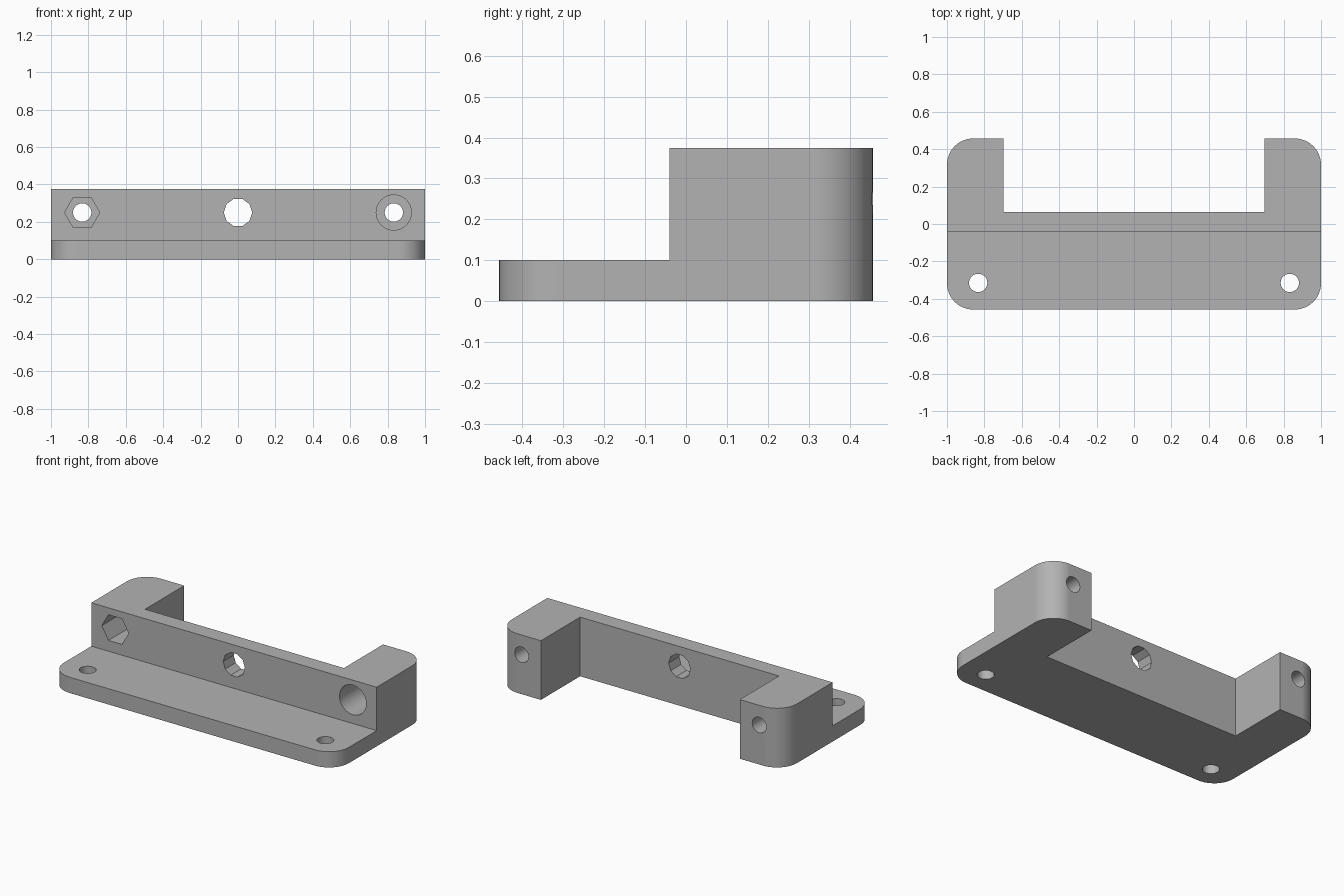
import bpy, bmesh
from math import pi, cos, sin
from mathutils import Matrix, Vector

cube = bpy.data.objects.get("Cube")
if cube:
    bpy.data.objects.remove(cube, do_unlink=True)

HALF_Y, TOP, PLATE = 0.457, 0.375, 0.10
WALL_FRONT, WALL_BACK, ARM_IN = -0.04, 0.065, 0.697
RADIUS, HOLE_X, HOLE_Z = 0.14, 0.833, 0.25

grey = bpy.data.materials.new("grey plastic")
grey.use_nodes = True
colour = (0.45, 0.45, 0.45, 1)
grey.diffuse_color = colour
grey.node_tree.nodes["Principled BSDF"].inputs["Base Color"].default_value = colour


def make_object(name, bm):
    mesh = bpy.data.meshes.new(name)
    bmesh.ops.recalc_face_normals(bm, faces=bm.faces)
    bm.to_mesh(mesh)
    bm.free()
    mesh.materials.append(grey)
    obj = bpy.data.objects.new(name, mesh)
    bpy.context.collection.objects.link(obj)
    return obj


def prism(name, outline, height):
    bm = bmesh.new()
    face = bm.faces.new([bm.verts.new((x, y, 0)) for x, y in outline])
    ext = bmesh.ops.extrude_face_region(bm, geom=[face])
    verts = [v for v in ext["geom"] if isinstance(v, bmesh.types.BMVert)]
    bmesh.ops.translate(bm, verts=verts, vec=(0, 0, height))
    return make_object(name, bm)


def box(name, low, high):
    bm = bmesh.new()
    bmesh.ops.create_cube(bm, size=1)
    low, high = Vector(low), Vector(high)
    bmesh.ops.scale(bm, verts=bm.verts, vec=high - low)
    bmesh.ops.translate(bm, verts=bm.verts, vec=(low + high) / 2)
    return make_object(name, bm)


def drill(name, start, end, radius, sides):
    """Straight cutter between two points, with a corner pointing along x."""
    start, end = Vector(start), Vector(end)
    bm = bmesh.new()
    bmesh.ops.create_cone(bm, cap_ends=True, segments=sides, radius1=radius,
                          radius2=radius, depth=(end - start).length)
    bmesh.ops.rotate(bm, verts=bm.verts, matrix=Matrix.Rotation(pi / 2, 3, "Z"))
    if abs(end.y - start.y) > abs(end.z - start.z):
        bmesh.ops.rotate(bm, verts=bm.verts, matrix=Matrix.Rotation(pi / 2, 3, "X"))
    bmesh.ops.translate(bm, verts=bm.verts, vec=(start + end) / 2)
    return make_object(name, bm)


# Rounded U outline: right half listed, then mirrored
def corner(cx, cy, start, steps=12):
    return [(cx + RADIUS * cos(a), cy + RADIUS * sin(a))
            for a in (start + pi / 2 * i / steps for i in range(steps + 1))]


half = corner(1 - RADIUS, RADIUS - HALF_Y, -pi / 2)
half += corner(1 - RADIUS, HALF_Y - RADIUS, 0)
half += [(ARM_IN, HALF_Y), (ARM_IN, WALL_BACK)]
outline = half + [(-x, y) for x, y in reversed(half)]
bracket = prism("bracket_body", outline, TOP)

# Step above the front plate
cutters = [box("step_cutter", (-1.2, -0.8, PLATE), (1.2, WALL_FRONT, 0.8))]

# Vertical plate holes and horizontal arm holes
for side, word in ((-1, "right"), (1, "left")):
    x = side * HOLE_X
    cutters.append(drill(word + "_plate_hole_cutter", (x, -0.315, -0.1),
                         (x, -0.315, 0.2), 0.049, 32))
    cutters.append(drill(word + "_arm_hole_cutter", (x, -0.3, HOLE_Z),
                         (x, 0.6, HOLE_Z), 0.049, 32))

# Nut pocket, screw head recess and centre hole
pocket_end = 0.31
cutters.append(drill("nut_pocket_cutter", (-HOLE_X, -0.2, HOLE_Z),
                     (-HOLE_X, pocket_end, HOLE_Z), 0.094, 6))
cutters.append(drill("screw_recess_cutter", (HOLE_X, -0.2, HOLE_Z),
                     (HOLE_X, pocket_end, HOLE_Z), 0.094, 40))
cutters.append(drill("centre_hole_cutter", (0, -0.2, HOLE_Z),
                     (0, 0.3, HOLE_Z), 0.076, 10))

bpy.context.view_layer.objects.active = bracket
for cutter in cutters:
    mod = bracket.modifiers.new(cutter.name, "BOOLEAN")
    mod.operation = "DIFFERENCE"
    mod.solver = "EXACT"
    mod.object = cutter
    bpy.ops.object.modifier_apply(modifier=mod.name)
    bpy.data.objects.remove(cutter, do_unlink=True)

# Smooth the rounded surfaces, keep every edge crisp
bpy.ops.object.select_all(action="DESELECT")
bracket.select_set(True)
bpy.ops.object.shade_smooth_by_angle(angle=pi / 6)
normals = bracket.modifiers.new("flat face normals", "WEIGHTED_NORMAL")
normals.keep_sharp = True
